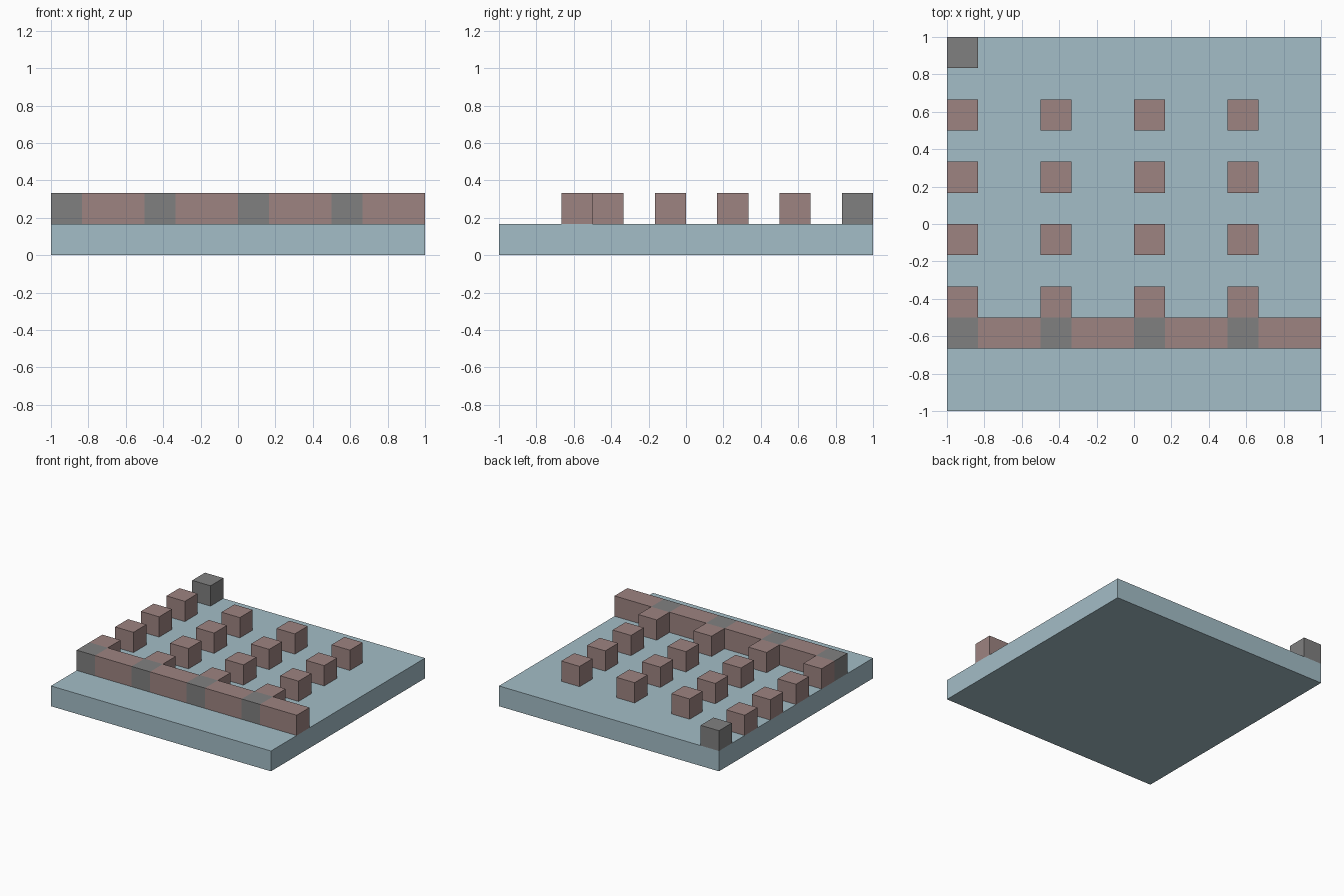
import bpy
import bmesh
from math import floor

cube = bpy.data.objects.get("Cube")
if cube:
    bpy.data.objects.remove(cube, do_unlink=True)

CELLS = 12            # plate is a 12 x 12 grid of unit blocks
U = 2 / CELLS         # size of one block


def make_material(name, rgb):
    mat = bpy.data.materials.new(name)
    color = (*rgb, 1)
    mat.use_nodes = True
    mat.diffuse_color = color
    mat.node_tree.nodes["Principled BSDF"].inputs["Base Color"].default_value = color
    return mat


blue = make_material("pale_blue", (0.37, 0.51, 0.57))
rose = make_material("dusty_rose", (0.34, 0.23, 0.22))
gray = make_material("gray", (0.216, 0.216, 0.216))


def cell_of(point):
    return floor((point.x + 1) / U), floor((point.y + 1) / U)


def raise_blocks(name, z, mats, keep, second=lambda col, row: False):
    """Extrude the grid cells chosen by keep; cells chosen by second use mats[1]."""
    bm = bmesh.new()
    bmesh.ops.create_grid(bm, x_segments=CELLS, y_segments=CELLS, size=1)
    unused = [f for f in bm.faces if not keep(*cell_of(f.calc_center_median()))]
    bmesh.ops.delete(bm, geom=unused, context='FACES')
    result = bmesh.ops.extrude_face_region(bm, geom=bm.faces[:])
    top = [v for v in result["geom"] if isinstance(v, bmesh.types.BMVert)]
    bmesh.ops.translate(bm, verts=top, vec=(0, 0, U))
    bmesh.ops.translate(bm, verts=bm.verts[:], vec=(0, 0, z))
    bmesh.ops.recalc_face_normals(bm, faces=bm.faces[:])
    # Step just inside each face to find the block it belongs to
    for f in bm.faces:
        inside = f.calc_center_median() - f.normal * U * 0.3
        f.material_index = int(second(*cell_of(inside)))
    mesh = bpy.data.meshes.new(name)
    bm.to_mesh(mesh)
    bm.free()
    for mat in mats:
        mesh.materials.append(mat)
    obj = bpy.data.objects.new(name, mesh)
    bpy.context.collection.objects.link(obj)
    return obj


# Base plate
bpy.ops.mesh.primitive_cube_add(size=1, location=(0, 0, U / 2))
plate = bpy.context.object
plate.name = "base_plate"
plate.scale = (2, 2, U)
plate.data.materials.append(blue)

# Front wall with gray blocks at every third cell and short stubs behind them
raise_blocks("front_wall", U, [rose, gray],
             lambda col, row: row == 2 or (row == 3 and col % 3 == 0),
             lambda col, row: row == 2 and col % 3 == 0)

# Free-standing rows of blocks
raise_blocks("block_rows", U, [rose],
             lambda col, row: row in (5, 7, 9) and col % 3 == 0)

# Single block in the back corner
raise_blocks("corner_block", U, [gray],
             lambda col, row: row == 11 and col == 0)
